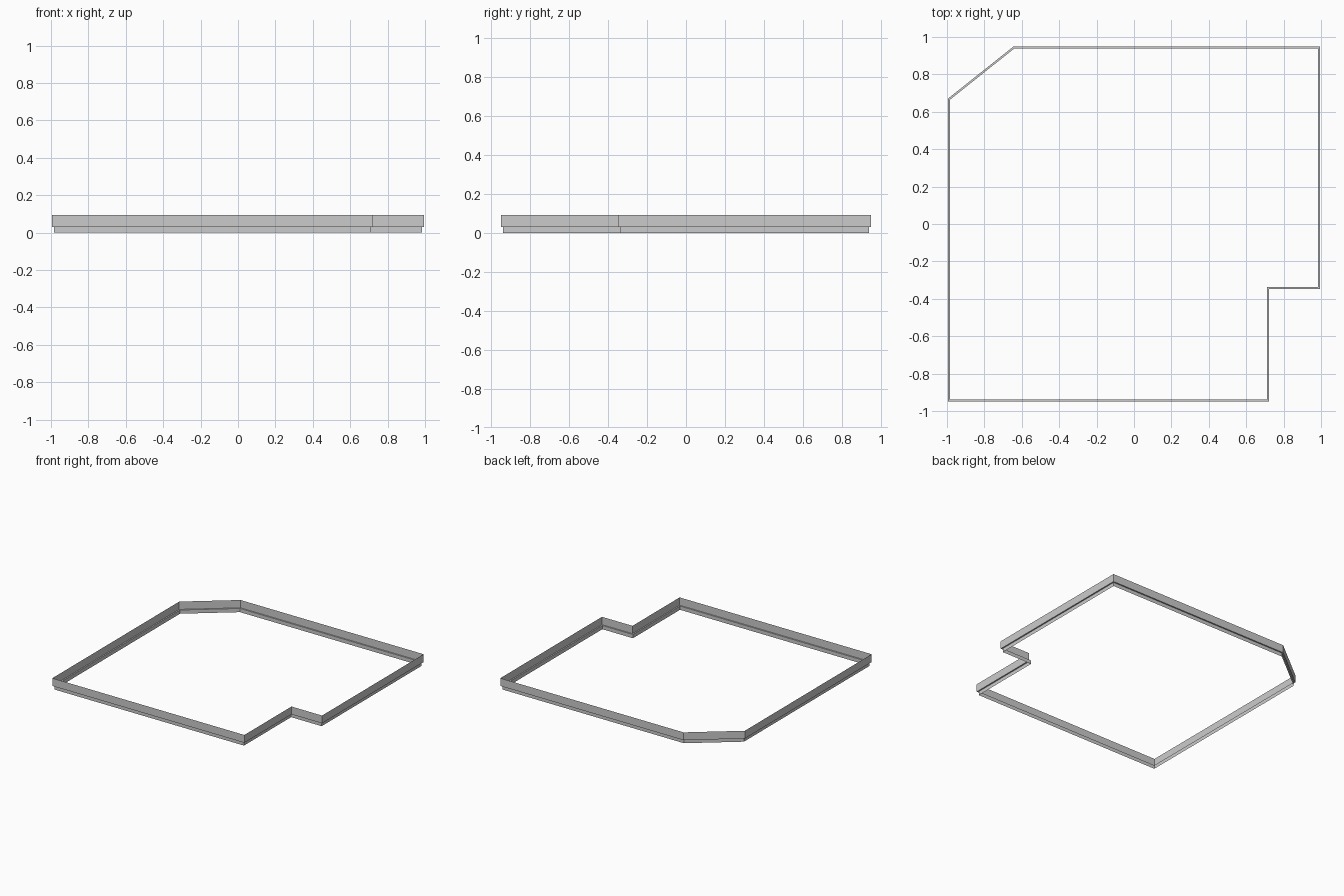
import bpy, bmesh
from mathutils import Vector

if "Cube" in bpy.data.objects:
    bpy.data.objects.remove(bpy.data.objects["Cube"])

# Outer outline of the room, counter-clockwise
OUTLINE = [(-0.995, -0.95), (0.722, -0.95), (0.722, -0.348), (0.995, -0.348),
           (0.995, 0.95), (-0.643, 0.95), (-0.995, 0.67)]
# Moulding profile: (inset from outline, height)
PROFILE = [(0.0, 0.093), (0.0, 0.03), (0.011, 0.03), (0.011, 0.0)]


def inset_outline(points, distance):
    """Mitred inset of a closed outline."""
    result = []
    for i, p in enumerate(points):
        p, a, b = Vector(p), Vector(points[i - 1]), Vector(points[(i + 1) % len(points)])
        d1, d2 = (p - a).normalized(), (b - p).normalized()
        n1, n2 = Vector((-d1.y, d1.x)), Vector((-d2.y, d2.x))
        result.append(p + (n1 + n2) * distance / (1 + n1.dot(n2)))
    return result


# Stepped moulding strip swept around the outline
bm = bmesh.new()
rings = [[bm.verts.new((p.x, p.y, z)) for p in inset_outline(OUTLINE, d)] for d, z in PROFILE]
for upper, lower in zip(rings, rings[1:]):
    for i in range(len(upper)):
        j = (i + 1) % len(upper)
        bm.faces.new((upper[i], lower[i], lower[j], upper[j]))
mesh = bpy.data.meshes.new("perimeter_moulding")
bm.to_mesh(mesh)
bm.free()
moulding = bpy.data.objects.new("perimeter_moulding", mesh)
bpy.context.collection.objects.link(moulding)
